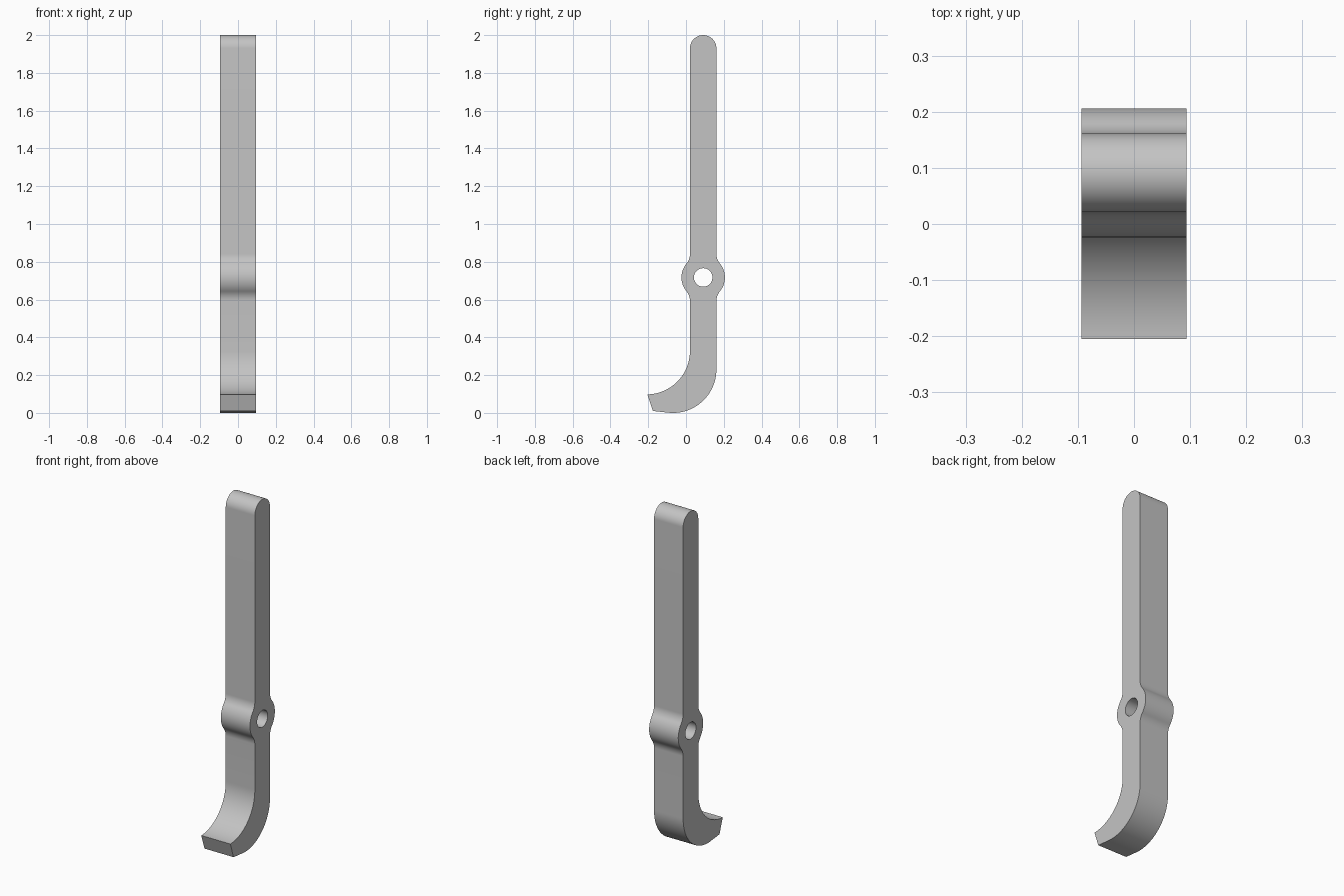
import bpy
import bmesh
from math import acos, cos, sin, pi, radians
from mathutils import Matrix

cube = bpy.data.objects.get("Cube")
if cube:
    bpy.data.objects.remove(cube, do_unlink=True)

HALF_WIDTH = 0.094           # half thickness along x
MID, HALF = 0.091, 0.07      # stem centre line and half depth along y
PIVOT_Z, BOSS_R, HOLE_R = 0.717, 0.115, 0.049
FILLET_R = 0.08
BEND_R = 0.23


def arc(cy, cz, r, start, end, steps):
    """Points along an arc in the y-z plane, angles in radians."""
    angles = [start + (end - start) * i / steps for i in range(steps + 1)]
    return [(cy + r * cos(a), cz + r * sin(a)) for a in angles]


def boss_side():
    """Rear bulge around the pivot, from bottom to top, blended into the stem."""
    reach = HALF + FILLET_R
    a = acos(reach / (BOSS_R + FILLET_R))
    dz = (BOSS_R + FILLET_R) * sin(a)
    low = arc(MID + reach, PIVOT_Z - dz, FILLET_R, pi, pi - a, 10)
    mid = arc(MID, PIVOT_Z, BOSS_R, -a, a, 20)
    high = arc(MID + reach, PIVOT_Z + dz, FILLET_R, pi + a, pi, 10)
    return low + mid[1:-1] + high


# Side outline: hook tip, outer bend, rear, rounded top, front, inner bend
rear = boss_side()
front = [(2 * MID - y, z) for y, z in reversed(rear)]
outline = [(-0.175, 0.01)]
outline += arc(MID + HALF - BEND_R, BEND_R, BEND_R, radians(-95), 0, 32)
outline += rear
outline += arc(MID, 2 - HALF, HALF, 0, pi, 32)
outline += front
outline += arc(MID - HALF - BEND_R, 0.328, BEND_R, 0, radians(-89), 32)
hole = arc(MID, PIVOT_Z, HOLE_R, 0, 2 * pi, 48)[:-1]

# Filled profile with the pivot hole, extruded across the width
curve = bpy.data.curves.new("lever_profile", "CURVE")
curve.dimensions = "2D"
curve.fill_mode = "BOTH"
curve.extrude = HALF_WIDTH
for loop in (outline, hole):
    spline = curve.splines.new("POLY")
    spline.points.add(len(loop) - 1)
    for point, (y, z) in zip(spline.points, loop):
        point.co = (y, z, 0, 1)
    spline.use_cyclic_u = True
lever = bpy.data.objects.new("hooked_lever", curve)
bpy.context.collection.objects.link(lever)
bpy.ops.object.select_all(action="DESELECT")
lever.select_set(True)
bpy.context.view_layer.objects.active = lever
bpy.ops.object.convert(target="MESH")
lever = bpy.context.object
lever.name = "hooked_lever"

# Stand the profile up: drawing x, y, depth become y, z, x
mesh = lever.data
mesh.transform(Matrix(((0, 0, 1, 0), (1, 0, 0, 0), (0, 1, 0, 0), (0, 0, 0, 1))))
bm = bmesh.new()
bm.from_mesh(mesh)
bmesh.ops.remove_doubles(bm, verts=bm.verts, dist=0.0001)
bmesh.ops.recalc_face_normals(bm, faces=bm.faces)
bm.to_mesh(mesh)
bm.free()

# Plain grey metal
grey = bpy.data.materials.new("grey_metal")
grey.use_nodes = True
colour = (0.55, 0.55, 0.55, 1)
grey.diffuse_color = colour
grey.node_tree.nodes["Principled BSDF"].inputs["Base Color"].default_value = colour
mesh.materials.clear()
mesh.materials.append(grey)
bpy.ops.object.shade_smooth_by_angle(angle=radians(30))
